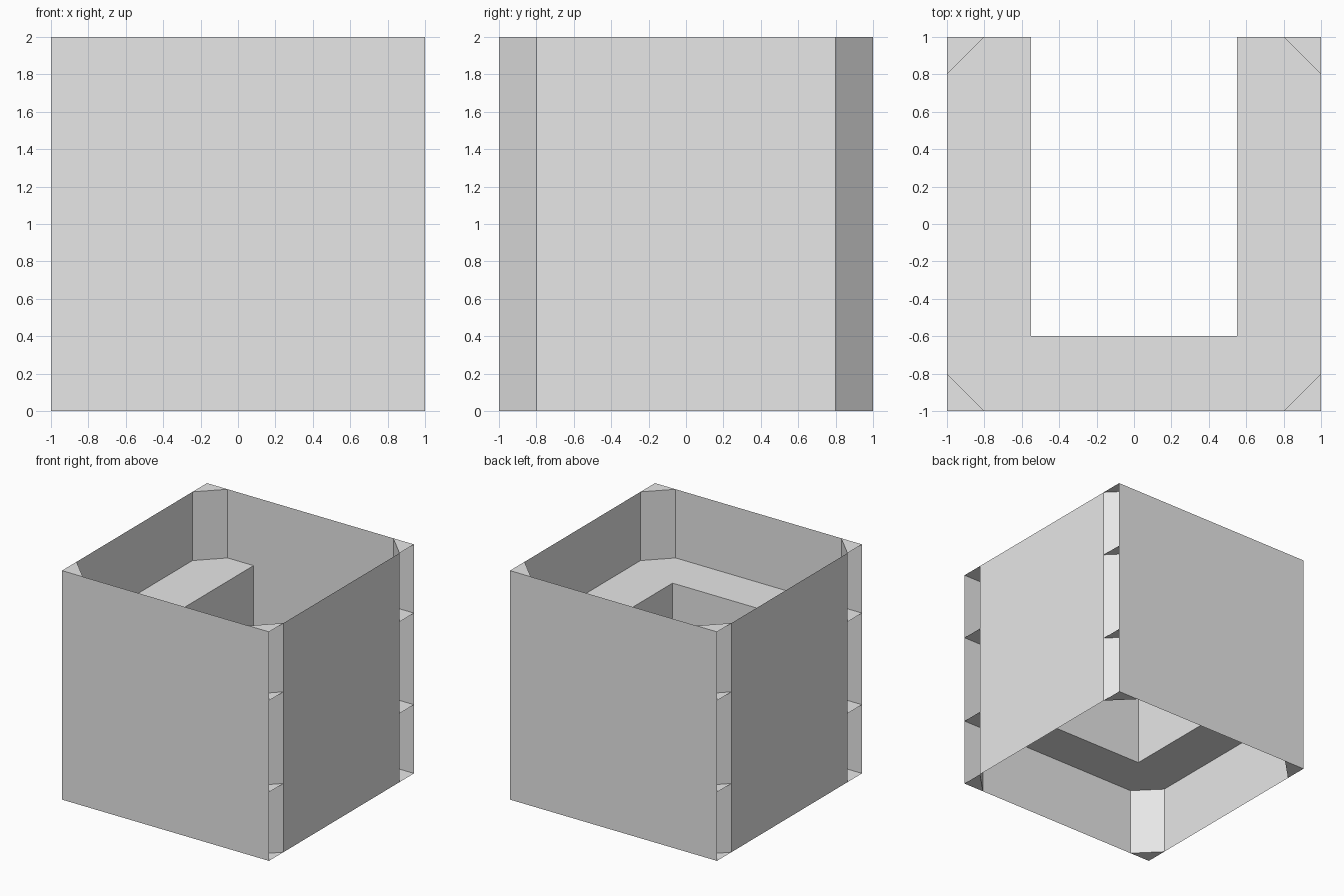
import bpy
import bmesh

if "Cube" in bpy.data.objects:
    bpy.data.objects.remove(bpy.data.objects["Cube"], do_unlink=True)

H = 1.0            # half of the box side
C = 0.8            # where the corner chamfers start
TOP = 2.0          # box height
LOW, HIGH = 0.6, 1.4   # underside and top of the inner platform
SLOT_X, SLOT_Y = 0.55, -0.6

grey = bpy.data.materials.new("light_grey")
grey.use_nodes = True
grey.diffuse_color = (0.8, 0.8, 0.8, 1)
grey.node_tree.nodes["Principled BSDF"].inputs["Base Color"].default_value = (0.8, 0.8, 0.8, 1)


def sheets(name, polygons):
    """Flat-shaded object made of thin polygon sheets."""
    bm = bmesh.new()
    for points in polygons:
        bm.faces.new([bm.verts.new(p) for p in points])
    bmesh.ops.remove_doubles(bm, verts=bm.verts, dist=0.0001)
    mesh = bpy.data.meshes.new(name)
    bm.to_mesh(mesh)
    bm.free()
    mesh.materials.append(grey)
    obj = bpy.data.objects.new(name, mesh)
    bpy.context.collection.objects.link(obj)
    return obj


def upright(a, b, z0=0.0, z1=TOP):
    """Vertical rectangle standing over the plan line from a to b."""
    return [(*a, z0), (*b, z0), (*b, z1), (*a, z1)]


def level(outline, z):
    return [(x, y, z) for x, y in outline]


# Outer walls: full-width front and back, shorter sides
sheets("front_wall", [upright((-H, -H), (H, -H))])
sheets("back_wall", [upright((H, H), (-H, H))])
sheets("left_wall", [upright((H, -C), (H, C))])
sheets("right_wall", [upright((-H, C), (-H, -C))])

# Corners: a diagonal panel with small triangular shelves behind the walls
for side, sx in (("left", 1), ("right", -1)):
    for end, sy in (("front", -1), ("back", 1)):
        a, b, tip = (sx * C, sy * H), (sx * H, sy * C), (sx * H, sy * H)
        if sx * sy > 0:
            a, b = b, a
        sheets(f"{end}_{side}_corner_panel", [upright(a, b)])
        sheets(f"{end}_{side}_corner_shelves",
               [level((a, tip, b), z) for z in (0, LOW, HIGH, TOP)])

# Platform: chamfered plate with a slot open to the back, plus the slot walls
half = [(0, -H), (C, -H), (H, -C), (H, C), (C, H), (SLOT_X, H), (SLOT_X, SLOT_Y)]
outline = half[1:] + [(-x, y) for x, y in reversed(half[1:])]
sheets("platform_top", [level(outline, HIGH)])
sheets("platform_underside", [level(outline[::-1], LOW)])
slot = [(SLOT_X, H), (SLOT_X, SLOT_Y), (-SLOT_X, SLOT_Y), (-SLOT_X, H)]
sheets("slot_walls", [upright(a, b, LOW, HIGH) for a, b in zip(slot, slot[1:])])
